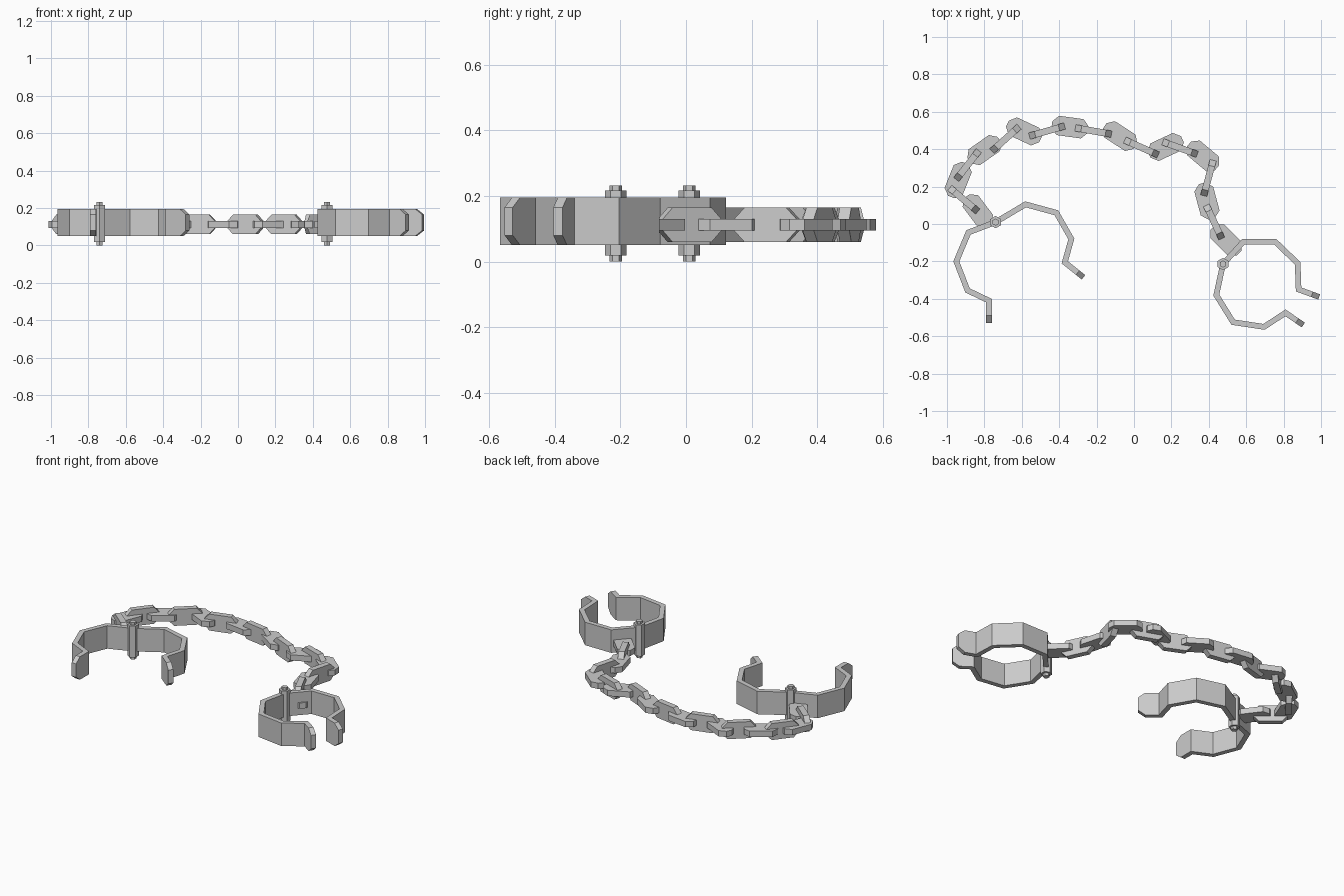
import bpy, bmesh
from math import radians
from mathutils import Vector, Matrix

if "Cube" in bpy.data.objects:
    bpy.data.objects.remove(bpy.data.objects["Cube"])


def finish(name, bm):
    bmesh.ops.recalc_face_normals(bm, faces=bm.faces[:])
    me = bpy.data.meshes.new(name)
    bm.to_mesh(me)
    bm.free()
    ob = bpy.data.objects.new(name, me)
    bpy.context.collection.objects.link(ob)
    return ob


def band(name, pts, half=0.015, z0=0.05, z1=0.195):
    """Flat strip bent along a plan path, tip corners cut off."""
    p = [Vector(q) for q in pts]
    p.insert(-1, p[-1] + (p[-2] - p[-1]).normalized() * 0.04)
    bm = bmesh.new()
    rings = []
    for i, c in enumerate(p):
        a = (c - p[i - 1]).normalized() if i else (p[1] - c).normalized()
        b = (p[i + 1] - c).normalized() if i < len(p) - 1 else a
        t = (a + b).normalized()
        n = Vector((-t.y, t.x)) * half / max(t.dot(a), 0.5)
        cut = 0.03 if i == len(p) - 1 else 0
        rings.append([bm.verts.new((*(c + n * s), z)) for s, z in
                      ((1, z0 + cut), (-1, z0 + cut), (-1, z1 - cut), (1, z1 - cut))])
    for r, q in zip(rings, rings[1:]):
        for k in range(4):
            bm.faces.new((r[k], r[(k + 1) % 4], q[(k + 1) % 4], q[k]))
    bm.faces.new(rings[0])
    bm.faces.new(rings[-1])
    return finish(name, bm)


def pin(name, x, y):
    """Hexagonal hinge pin with a narrower stub at each end."""
    bm = bmesh.new()
    for r, z0, z1 in ((0.033, 0.018, 0.216), (0.019, 0.0, 0.232)):
        bmesh.ops.create_cone(bm, cap_ends=True, segments=6, radius1=r, radius2=r,
                              depth=z1 - z0,
                              matrix=Matrix.Translation((x, y, (z0 + z1) / 2)))
    return finish(name, bm)


def link(name, x, y, angle, upright):
    """Elongated faceted chain link plate."""
    L, W, T = 0.098, 0.052, 0.018
    outline = [(-L, -0.018), (-0.066, -W), (0.066, -W), (L, -0.018),
               (L, 0.018), (0.066, W), (-0.066, W), (-L, 0.018)]
    bm = bmesh.new()
    face = bm.faces.new([bm.verts.new((u, v, -T)) for u, v in outline])
    ext = bmesh.ops.extrude_face_region(bm, geom=[face], use_keep_orig=True)
    top = [v for v in ext["geom"] if isinstance(v, bmesh.types.BMVert)]
    bmesh.ops.translate(bm, verts=top, vec=(0, 0, 2 * T))
    m = Matrix.Translation((x, y, 0.112)) @ Matrix.Rotation(radians(angle), 4, 'Z')
    if upright:
        m = m @ Matrix.Rotation(radians(90), 4, 'X')
    bm.transform(m)
    return finish(name, bm)


# Left cuff: two hinged jaws and pin
h = (-0.74, 0.01)
band("left_cuff_outer_jaw", [h, (-0.885, -0.045), (-0.95, -0.20), (-0.89, -0.355),
                             (-0.775, -0.41), (-0.775, -0.53)])
band("left_cuff_inner_jaw", [h, (-0.58, 0.105), (-0.415, 0.06), (-0.335, -0.08),
                             (-0.37, -0.205), (-0.27, -0.285)])
pin("left_hinge_pin", *h)

# Right cuff: two hinged jaws and pin
h = (0.476, -0.214)
band("right_cuff_front_jaw", [h, (0.44, -0.38), (0.53, -0.525), (0.695, -0.55),
                              (0.81, -0.475), (0.905, -0.54)])
band("right_cuff_rear_jaw", [h, (0.585, -0.095), (0.755, -0.095), (0.875, -0.21),
                             (0.88, -0.35), (0.99, -0.39)])
pin("right_hinge_pin", *h)

# Chain: alternating flat and upright links (x, y, heading)
chain = [(-0.835, 0.07, -53), (-0.91, 0.13, -40), (-0.94, 0.235, 68),
         (-0.89, 0.315, 52), (-0.80, 0.395, 35), (-0.687, 0.455, 42),
         (-0.588, 0.495, -25), (-0.465, 0.497, 16), (-0.342, 0.518, -8),
         (-0.217, 0.497, -10), (-0.075, 0.47, -33), (0.04, 0.409, -24),
         (0.17, 0.412, 25), (0.246, 0.406, -20), (0.369, 0.364, -40),
         (0.398, 0.246, 75), (0.39, 0.123, -75), (0.428, 0.011, -65),
         (0.492, -0.086, -45)]
for i, (x, y, a) in enumerate(chain):
    link(f"chain_link_{i + 1:02d}", x, y, a, i % 2 == 1)
